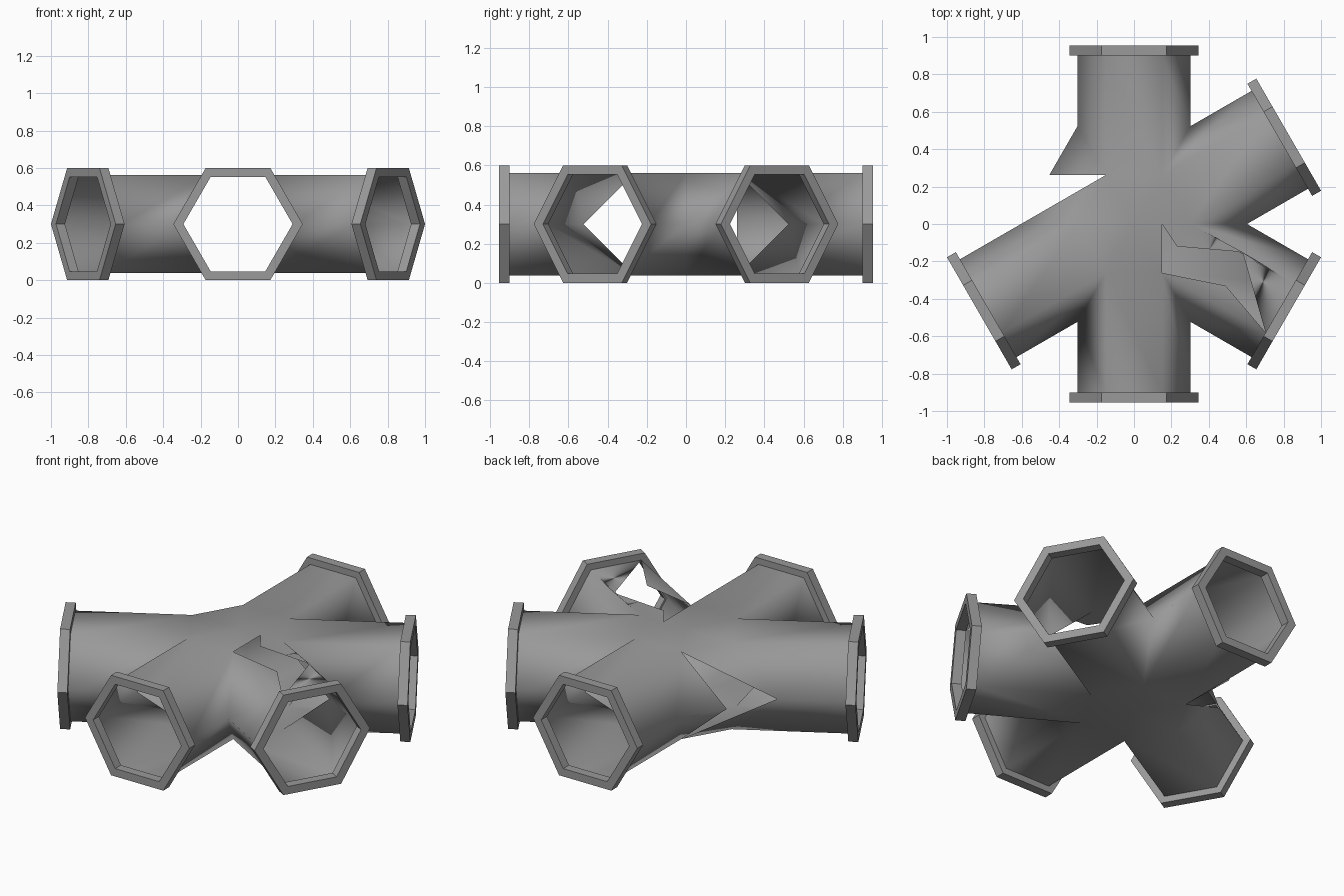
import bpy, bmesh
from math import cos, sin, radians, sqrt
from mathutils import Vector

if "Cube" in bpy.data.objects:
    bpy.data.objects.remove(bpy.data.objects["Cube"])

MID, R, LENGTH = 0.30, 0.302, 0.90
APOTHEM = R * sqrt(3) / 2
TOP = MID + APOTHEM
ARMS = {"back": 90, "back_left": 30, "front_left": -30, "front": -90, "front_right": -150}

grey = bpy.data.materials.new("pipe grey")
grey.use_nodes = True
colour = (0.32, 0.32, 0.32, 1)
grey.diffuse_color = colour
grey.node_tree.nodes["Principled BSDF"].inputs["Base Color"].default_value = colour


def make_object(name, bm):
    mesh = bpy.data.meshes.new(name)
    bm.to_mesh(mesh)
    bm.free()
    mesh.materials.append(grey)
    obj = bpy.data.objects.new(name, mesh)
    bpy.context.collection.objects.link(obj)
    return obj


def polar(distance, angle, z):
    return Vector((distance * cos(radians(angle)), distance * sin(radians(angle)), z))


def hexagon(angle, distance, radius):
    """Hexagon facing along an arm, corners on its left and right."""
    centre = polar(distance, angle, MID)
    side = polar(1, angle + 90, 0)
    up = Vector((0, 0, 1))
    return [centre + radius * (cos(radians(k * 60)) * side + sin(radians(k * 60)) * up)
            for k in range(6)]


def ridge(angle):
    """Upper corner of the seam between two neighbouring arms."""
    return polar(R, angle, TOP)


def valley(angle):
    """Side corner of the seam between two neighbouring arms."""
    return polar(2 * R, angle, MID)


def flip(p):
    return Vector((p.x, p.y, 2 * MID - p.z))


# Hollow junction of five tubes
bm = bmesh.new()


def add(*points):
    bm.faces.new([bm.verts.new(p) for p in points])


def add_both(*points):
    add(*points)
    add(*[flip(p) for p in reversed(points)])


hub = Vector((0, 0, TOP))
for name, a in ARMS.items():
    end = hexagon(a, LENGTH, R)
    near_l, near_r = ridge(a + 30), ridge(a - 30)
    add_both(near_l, valley(a + 30), end[0], end[1])
    add_both(valley(a - 30), near_r, end[2], end[3])
    if name == "front_left":
        # Jagged hole in the upper wall of this tube
        add(flip(hub), flip(near_l), flip(near_r))
        add(flip(near_r), flip(near_l), flip(end[1]), flip(end[2]))
        inner = Vector((0.15, 0, TOP))
        notch = Vector((0.23, -0.12, TOP))
        outer = Vector((0.58, -0.15, TOP))
        tip = Vector((0.49, -0.33, TOP))
        add(hub, near_r, inner)
        add(inner, notch, near_l)
        add(near_l, notch, outer)
        add(near_l, outer, end[1])
        add(end[1], outer, end[2])
        add(near_r, end[2], tip)
    else:
        add_both(hub, near_r, near_l)
        add_both(near_r, end[2], end[1], near_l)

# Broken stub where the sixth tube is missing
corner = (valley(120) + valley(180)) / 2
add_both(hub, ridge(120), ridge(180))
add_both(ridge(180), ridge(120), valley(180))
add_both(ridge(120), valley(120), corner)

bmesh.ops.remove_doubles(bm, verts=bm.verts, dist=0.001)
bmesh.ops.recalc_face_normals(bm, faces=bm.faces)
bm.normal_update()
upper = max(bm.faces, key=lambda f: f.calc_center_median().z)
if upper.normal.z < 0:
    bmesh.ops.reverse_faces(bm, faces=bm.faces)
for f in bm.faces:
    f.smooth = True
make_object("pipe_junction", bm)

# Hexagonal end collars
for name, a in ARMS.items():
    bm = bmesh.new()
    loops = [hexagon(a, d, r) for d, r in
             ((0.90, 0.346), (0.955, 0.346), (0.955, 0.292), (0.90, 0.292))]
    rings = [[bm.verts.new(p) for p in loop] for loop in loops]
    for i in range(4):
        here, there = rings[i], rings[(i + 1) % 4]
        for k in range(6):
            n = (k + 1) % 6
            bm.faces.new((here[k], here[n], there[n], there[k]))
    bmesh.ops.recalc_face_normals(bm, faces=bm.faces)
    make_object(name + "_collar", bm)
